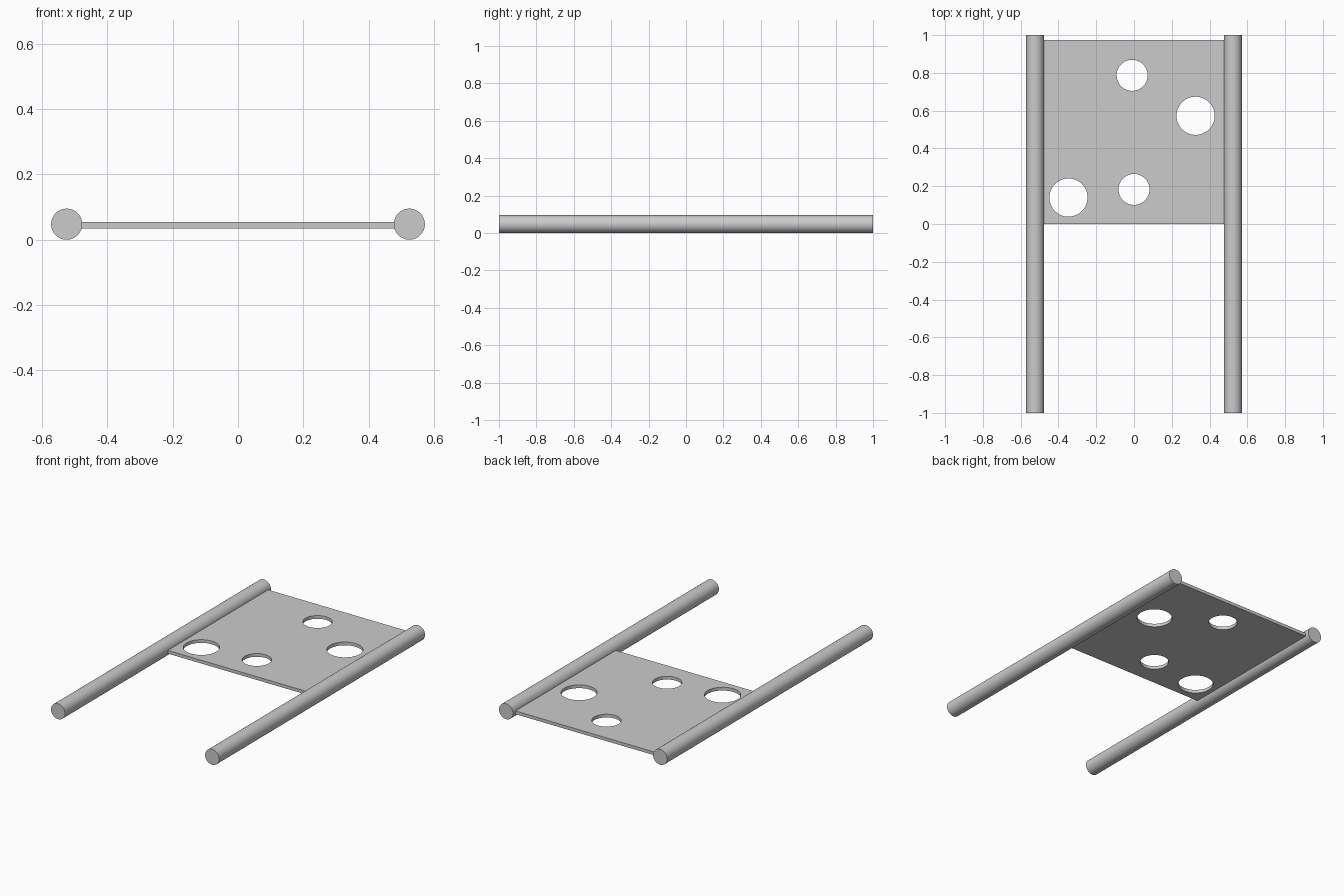
import bpy
from math import pi, radians

if "Cube" in bpy.data.objects:
    bpy.data.objects.remove(bpy.data.objects["Cube"])

ROD_R, ROD_X = 0.0475, 0.524
PLATE_Z, PLATE_T = 0.0435, 0.02
PLATE_Y0, PLATE_Y1 = 0.0, 0.975
# holes: x, y, radius
HOLES = [(-0.01, 0.787, 0.082), (0.326, 0.573, 0.101),
         (0.0, 0.183, 0.082), (-0.347, 0.14, 0.101)]


def cylinder(name, loc, radius, depth, rot=(0, 0, 0)):
    bpy.ops.mesh.primitive_cylinder_add(vertices=64, radius=radius, depth=depth,
                                        location=loc, rotation=rot)
    obj = bpy.context.object
    obj.name = name
    return obj


# Flat panel between the rods, its sides sunk slightly into them
bpy.ops.mesh.primitive_cube_add(size=1, location=(0, (PLATE_Y0 + PLATE_Y1) / 2, PLATE_Z))
panel = bpy.context.object
panel.name = "panel"
panel.scale = (2 * (ROD_X - ROD_R + 0.01), PLATE_Y1 - PLATE_Y0, PLATE_T)
bpy.ops.object.transform_apply(location=True, rotation=False, scale=True)

# Round holes through the panel
for x, y, r in HOLES:
    cutter = cylinder("hole_cutter", (x, y, PLATE_Z), r, 0.2)
    cutter.hide_render = True
    mod = panel.modifiers.new("hole", 'BOOLEAN')
    mod.operation = 'DIFFERENCE'
    mod.solver = 'EXACT'
    mod.object = cutter
    bpy.context.view_layer.objects.active = panel
    bpy.ops.object.modifier_apply(modifier=mod.name)
    bpy.data.objects.remove(cutter)

# Side rods running front to back
rods = [cylinder(name, (side * ROD_X, 0, ROD_R), ROD_R, 2.0, (pi / 2, 0, 0))
        for name, side in (("left_rod", -1), ("right_rod", 1))]

# Smooth round walls, crisp edges
for obj in [panel] + rods:
    bpy.ops.object.select_all(action='DESELECT')
    obj.select_set(True)
    bpy.context.view_layer.objects.active = obj
    bpy.ops.object.shade_smooth_by_angle(angle=radians(30))
